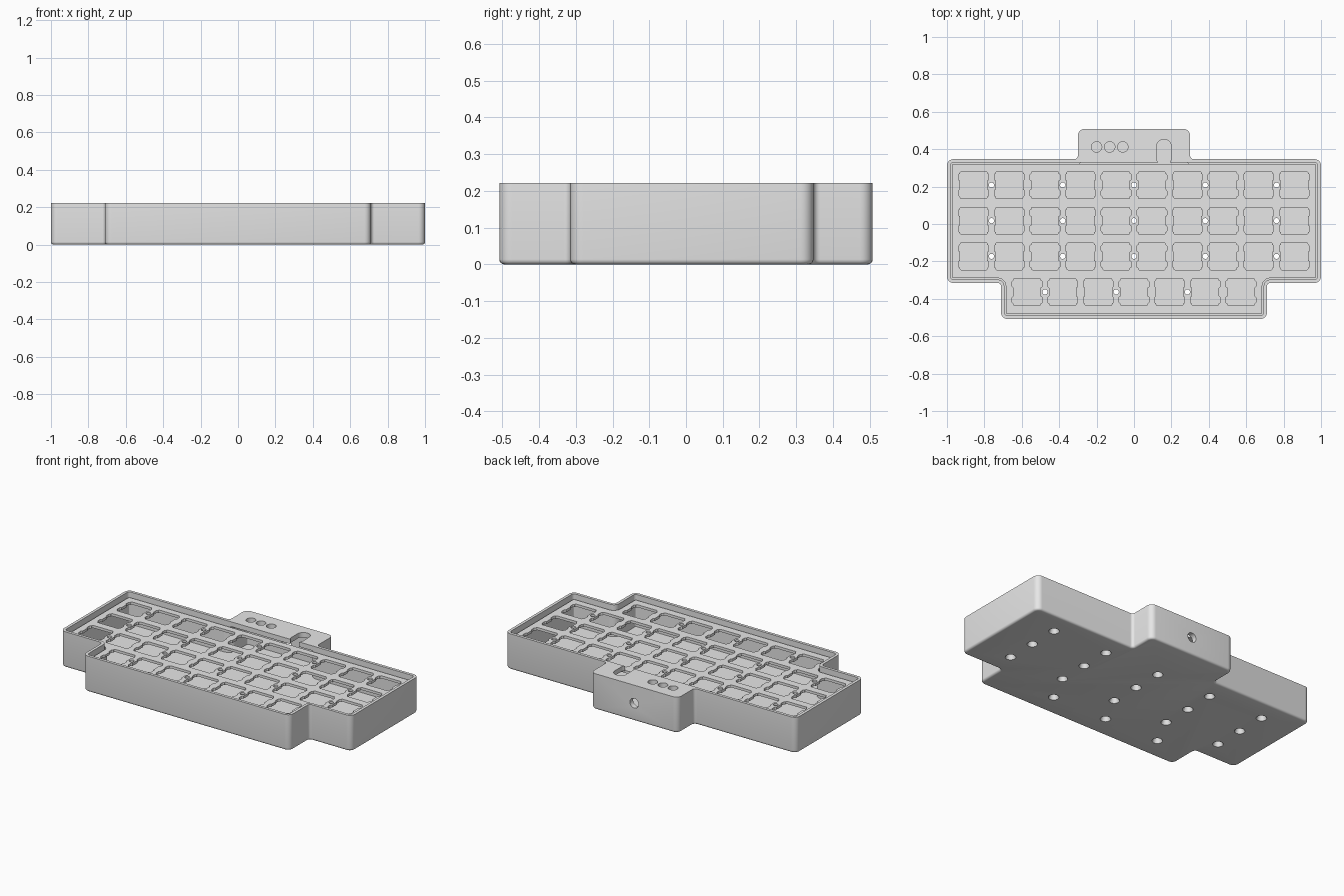
import bpy, bmesh, math
from mathutils import Vector, Matrix

if "Cube" in bpy.data.objects:
    bpy.data.objects.remove(bpy.data.objects["Cube"])

grey = bpy.data.materials.new("light grey")
grey.use_nodes = True
grey.diffuse_color = (0.8, 0.8, 0.8, 1)
grey.node_tree.nodes["Principled BSDF"].inputs["Base Color"].default_value = (0.8, 0.8, 0.8, 1)

TOP, LEDGE, ROOF, FLOOR = 0.222, 0.175, 0.192, 0.03
PITCH = 0.1905
ROWS = [0.208 - i * PITCH for i in range(4)]


def mirrored(half):
    """Close a right-hand half outline (front to back) with its mirror image."""
    return half + [(-x, y) for x, y in reversed(half)]


def outline(corners, inset=0.0, radius=0.035, inner=0.018, steps=6):
    """Right-angled outline, inset and with rounded corners."""
    pts, n = [], len(corners)
    for i in range(n):
        a, p, b = (Vector(corners[(i + k) % n]) for k in (-1, 0, 1))
        u, v = (p - a).normalized(), (b - p).normalized()
        convex = u.x * v.y - u.y * v.x > 0
        p = p + inset * (Vector((-u.y, u.x)) + Vector((-v.y, v.x)))
        r = max(radius - inset, 0.006) if convex else inner + inset
        c = p + (v - u) * r
        for k in range(steps + 1):
            t = math.pi / 2 * k / steps
            pts.append(c - v * r * math.cos(t) + u * r * math.sin(t))
    return pts


def loft(bm, levels):
    """Join (points, z) rings of equal size into a closed solid."""
    rings = [[bm.verts.new((p.x, p.y, z)) for p in pts] for pts, z in levels]
    n = len(rings[0])
    for lo, hi in zip(rings, rings[1:]):
        for i in range(n):
            j = (i + 1) % n
            bm.faces.new((lo[i], lo[j], hi[j], hi[i]))
    bm.faces.new(rings[0][::-1])
    bm.faces.new(rings[-1])


def cone(bm, pos, r1, r2, depth, turn=Matrix()):
    bmesh.ops.create_cone(bm, cap_ends=True, segments=24, radius1=r1, radius2=r2,
                          depth=depth, matrix=Matrix.Translation(pos) @ turn)


def make(name, bm):
    mesh = bpy.data.meshes.new(name)
    bm.to_mesh(mesh)
    bm.free()
    mesh.materials.append(grey)
    ob = bpy.data.objects.new(name, mesh)
    bpy.context.collection.objects.link(ob)
    return ob


def cut(ob, bm):
    """Subtract the solids in bm from ob."""
    cutter = make("cutter", bm)
    mod = ob.modifiers.new("cut", "BOOLEAN")
    mod.operation, mod.solver, mod.object = "DIFFERENCE", "EXACT", cutter
    bpy.context.view_layer.objects.active = ob
    bpy.ops.object.modifier_apply(modifier=mod.name)
    bpy.data.objects.remove(cutter)


front = [(0.711, -0.508), (0.711, -0.315), (1, -0.315), (1, 0.347)]
deck = mirrored(front)
full = mirrored(front + [(0.3, 0.347), (0.3, 0.508)])
# start the ring on the mirrored side so the order runs counter-clockwise
screws = [(i * 2 * PITCH, y) for y in ROWS[:3] for i in range(-2, 3)]
screws += [((i * 2 - 0.5) * PITCH, ROWS[3]) for i in range(-1, 2)]

# Case shell with a rounded lower edge
bm = bmesh.new()
ROUND = 0.014
levels = []
for k in range(5):
    t = math.pi / 2 * k / 4
    levels.append((outline(full, ROUND * (1 - math.sin(t))), ROUND * (1 - math.cos(t))))
loft(bm, levels + [(outline(full), TOP)])
case = make("case", bm)

# Main cavity, running back under the roof of the rear housing
bm = bmesh.new()
inside = outline(full, 0.032)
loft(bm, [(inside, FLOOR), (inside, ROOF)])
cut(case, bm)

# Wider recess that holds the key plate
bm = bmesh.new()
recess = outline(deck, 0.018)
loft(bm, [(recess, LEDGE), (recess, TOP + 0.1)])
cut(case, bm)

# Rear housing: button holes, switch slot and cable hole
bm = bmesh.new()
for x in (-0.2, -0.13, -0.06):
    cone(bm, (x, 0.412, TOP), 0.028, 0.028, 0.1)
slot = outline([(0.12, 0.315), (0.2, 0.315), (0.2, 0.452), (0.12, 0.452)], 0, 0.039)
loft(bm, [(slot, 0.16), (slot, TOP + 0.1)])
cone(bm, (0, 0.5, 0.11), 0.03, 0.03, 0.1, Matrix.Rotation(math.pi / 2, 4, "X"))
cut(case, bm)

# Countersunk screw holes in the floor
bm = bmesh.new()
for x, y in screws:
    cone(bm, (x, y, 0.02), 0.032, 0.014, 0.05)
cut(case, bm)

# Key plate with its switch openings and screw holes
bm = bmesh.new()
edge = outline(deck, 0.026)
loft(bm, [(edge, LEDGE), (edge, LEDGE + 0.016)])
plate = make("key_plate", bm)

bm = bmesh.new()
BODY, EAR, LOW, HIGH = 0.072, 0.08, 0.025, 0.06
right = [(BODY, -BODY), (BODY, -HIGH), (EAR, -HIGH), (EAR, -LOW), (BODY, -LOW),
         (BODY, LOW), (EAR, LOW), (EAR, HIGH), (BODY, HIGH), (BODY, BODY)]
key = outline(mirrored(right), 0, 0.005, 0.003, 3)
for row, y in enumerate(ROWS):
    count = 10 if row < 3 else 7
    for i in range(count):
        centre = Vector(((i - (count - 1) / 2) * PITCH, y))
        ring = [p + centre for p in key]
        loft(bm, [(ring, LEDGE - 0.05), (ring, TOP)])
for x, y in screws:
    cone(bm, (x, y, LEDGE), 0.014, 0.014, 0.08)
cut(plate, bm)

# Smooth the rounded corners, keep the edges sharp
bpy.ops.object.select_all(action="DESELECT")
for ob in (case, plate):
    ob.select_set(True)
bpy.context.view_layer.objects.active = case
bpy.ops.object.shade_smooth_by_angle(angle=math.radians(35))
